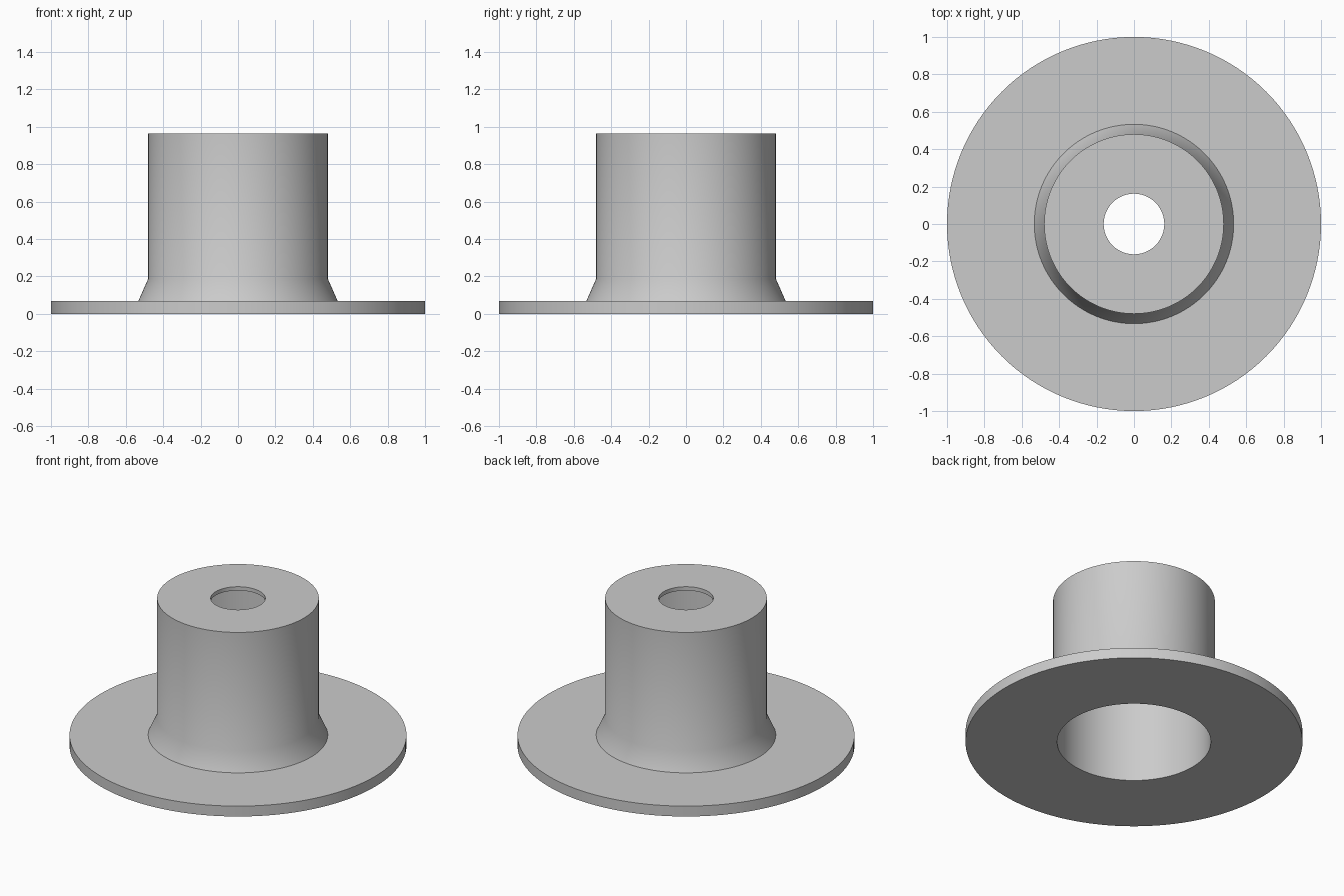
import bpy, bmesh, math

cube = bpy.data.objects.get("Cube")
if cube:
    bpy.data.objects.remove(cube, do_unlink=True)

SEGMENTS = 128

# Single grey material
grey = bpy.data.materials.new("plain_grey")
grey.use_nodes = True
colour = (0.6, 0.6, 0.6, 1.0)
grey.diffuse_color = colour
grey.node_tree.nodes["Principled BSDF"].inputs["Base Color"].default_value = colour


def lathe(name, profile):
    """Revolve a closed (radius, height) profile around the z axis."""
    bm = bmesh.new()
    rings = []
    for i in range(SEGMENTS):
        a = 2 * math.pi * i / SEGMENTS
        rings.append([bm.verts.new((r * math.cos(a), r * math.sin(a), z))
                      for r, z in profile])
    n = len(profile)
    for i, ring in enumerate(rings):
        following = rings[(i + 1) % SEGMENTS]
        for j in range(n):
            k = (j + 1) % n
            bm.faces.new((ring[j], following[j], following[k], ring[k]))
    bmesh.ops.recalc_face_normals(bm, faces=bm.faces)
    mesh = bpy.data.meshes.new(name)
    bm.to_mesh(mesh)
    bm.free()
    mesh.materials.append(grey)
    obj = bpy.data.objects.new(name, mesh)
    bpy.context.collection.objects.link(obj)
    bpy.ops.object.select_all(action='DESELECT')
    obj.select_set(True)
    bpy.context.view_layer.objects.active = obj
    bpy.ops.object.shade_smooth_by_angle(angle=math.radians(30))
    return obj


# Hollow collar: wide flange, flared foot, thin wall and pierced top plate
lathe("flanged_collar", [
    (0.456, 0.0),     # flange underside
    (1.0, 0.0),
    (1.0, 0.068),     # flange rim
    (0.533, 0.068),   # flared foot
    (0.48, 0.188),
    (0.48, 0.963),    # outer wall
    (0.162, 0.963),   # top plate and its hole
    (0.162, 0.938),
    (0.456, 0.938),   # inner wall
])
